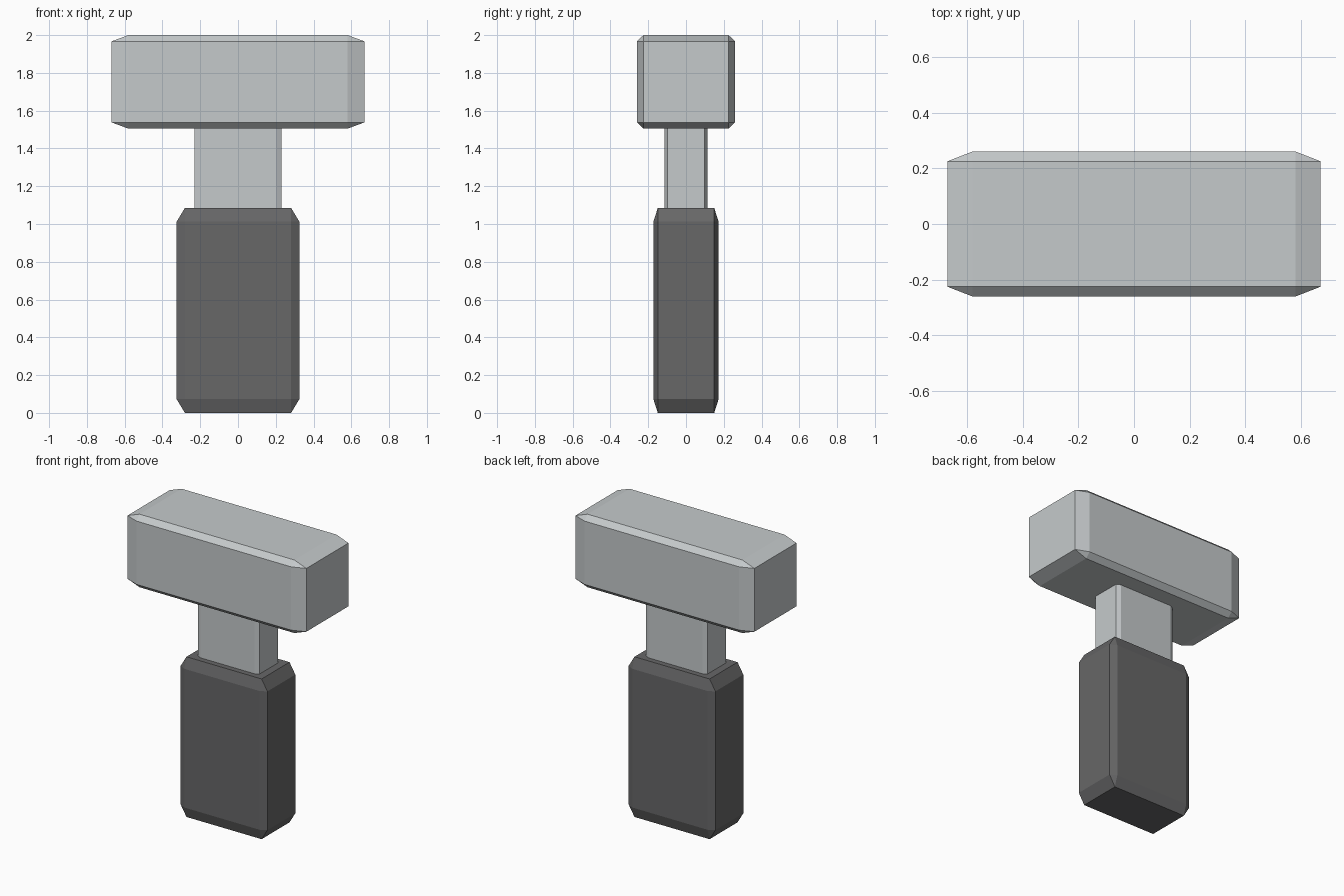
import bpy
import bmesh

cube = bpy.data.objects.get("Cube")
if cube:
    bpy.data.objects.remove(cube, do_unlink=True)


def material(name, rgb):
    mat = bpy.data.materials.new(name)
    mat.use_nodes = True
    mat.diffuse_color = (*rgb, 1)
    mat.node_tree.nodes["Principled BSDF"].inputs["Base Color"].default_value = (*rgb, 1)
    return mat


def chamfered_block(name, width, depth, bottom, top, chamfer, mat):
    """Unit cube chamfered first, then stretched, so chamfers stretch with it."""
    bm = bmesh.new()
    bmesh.ops.create_cube(bm, size=1)
    bmesh.ops.bevel(bm, geom=bm.edges[:], offset=chamfer, offset_type='OFFSET',
                    segments=1, profile=0.5, affect='EDGES')
    bmesh.ops.scale(bm, vec=(width, depth, top - bottom), verts=bm.verts)
    bmesh.ops.translate(bm, vec=(0, 0, (top + bottom) / 2), verts=bm.verts)
    mesh = bpy.data.meshes.new(name)
    bm.to_mesh(mesh)
    bm.free()
    mesh.materials.append(mat)
    obj = bpy.data.objects.new(name, mesh)
    bpy.context.collection.objects.link(obj)
    return obj


steel = material("light_steel", (0.56, 0.59, 0.60))
grip = material("dark_grip", (0.135, 0.135, 0.137))

# Grip, neck and crosswise head
chamfered_block("handle", 0.65, 0.345, 0, 1.085, 0.067, grip)
chamfered_block("neck", 0.46, 0.225, 0.95, 1.65, 0.06, steel)
chamfered_block("hammer_head", 1.34, 0.52, 1.505, 2.0, 0.067, steel)
